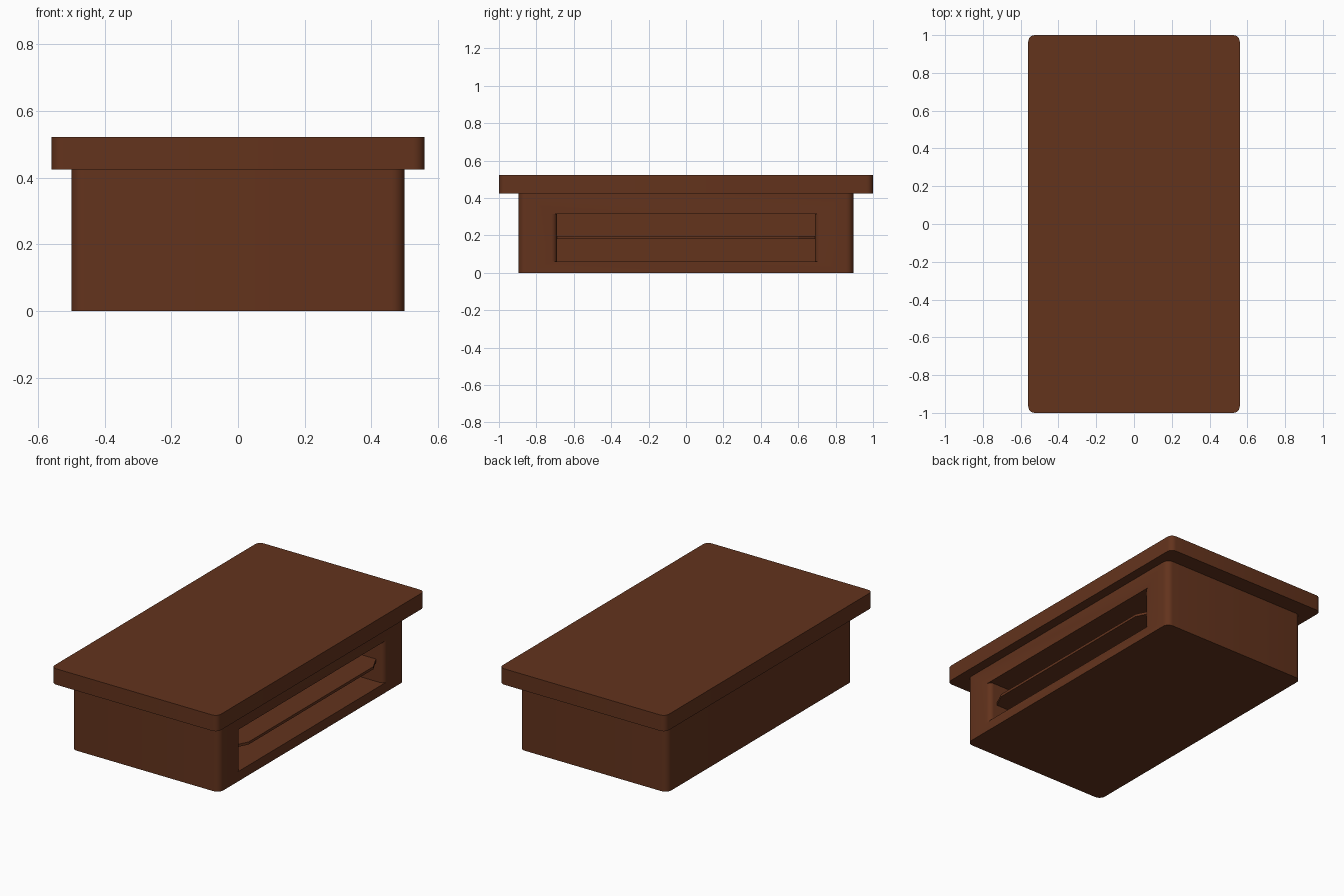
import bpy, bmesh, math

if "Cube" in bpy.data.objects:
    bpy.data.objects.remove(bpy.data.objects["Cube"])

wood = bpy.data.materials.new("brown_wood")
wood.diffuse_color = (0.125, 0.033, 0.012, 1)
wood.use_nodes = True
wood.node_tree.nodes["Principled BSDF"].inputs["Base Color"].default_value = wood.diffuse_color


def prism(name, outline, z0, z1):
    """Extrude a plan outline from z0 to z1."""
    bm = bmesh.new()
    face = bm.faces.new([bm.verts.new((x, y, z0)) for x, y in outline])
    ext = bmesh.ops.extrude_face_region(bm, geom=[face])["geom"]
    bmesh.ops.translate(bm, vec=(0, 0, z1 - z0),
                        verts=[g for g in ext if isinstance(g, bmesh.types.BMVert)])
    bmesh.ops.recalc_face_normals(bm, faces=bm.faces)
    mesh = bpy.data.meshes.new(name)
    bm.to_mesh(mesh)
    bm.free()
    obj = bpy.data.objects.new(name, mesh)
    bpy.context.collection.objects.link(obj)
    mesh.materials.append(wood)
    return obj


def arc(cx, cy, r, a0, a1, n=6):
    return [(cx + r * math.cos(math.radians(a0 + (a1 - a0) * i / n)),
             cy + r * math.sin(math.radians(a0 + (a1 - a0) * i / n))) for i in range(n + 1)]


def rounded(hx, hy, r):
    pts = []
    for k, (sx, sy) in enumerate([(1, 1), (-1, 1), (-1, -1), (1, -1)]):
        pts += arc(sx * (hx - r), sy * (hy - r), r, 90 * k, 90 * k + 90)
    return pts


def smooth(obj):
    bpy.ops.object.select_all(action='DESELECT')
    obj.select_set(True)
    bpy.context.view_layer.objects.active = obj
    bpy.ops.object.shade_smooth_by_angle(angle=math.radians(30))


# table top and cabinet body
top = prism("table_top", rounded(0.56, 1.0, 0.035), 0.425, 0.522)
body = prism("cabinet_body", rounded(0.5, 0.895, 0.04), 0.0, 0.425)

# open compartment on the right, with rounded vertical lips
r = 0.03
half = arc(0.5 - r, 0.69 + r, r, 0, -90)
opening = [(0.6, 0.69 + r)] + half + [(-0.42, 0.69)]
opening += [(x, -y) for x, y in reversed(opening)]
cutter = prism("opening_cutter", opening, 0.06, 0.315)
cutter.hide_render = True
cut = body.modifiers.new("opening", 'BOOLEAN')
cut.operation = 'DIFFERENCE'
cut.solver = 'EXACT'
cut.object = cutter
bpy.context.view_layer.objects.active = body
bpy.ops.object.modifier_apply(modifier=cut.name)
bpy.data.objects.remove(cutter)

# inner shelf with clipped front corners
edge = [(-0.43, 0.695), (0.445, 0.695), (0.492, 0.6)]
shelf = prism("inner_shelf", edge + [(x, -y) for x, y in reversed(edge)], 0.18, 0.196)

for part in (top, body):
    smooth(part)
